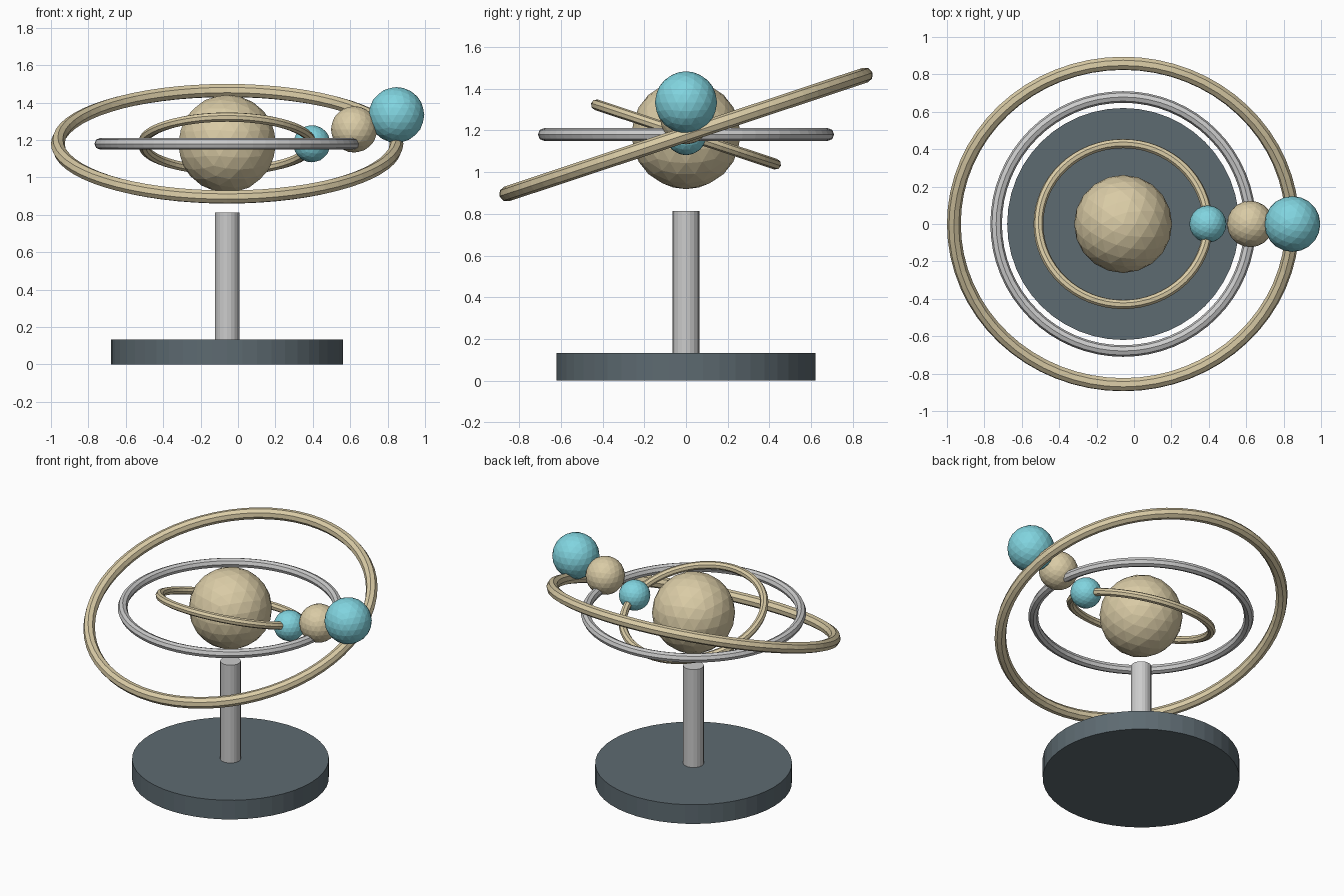
import bpy
import math

if "Cube" in bpy.data.objects:
    bpy.data.objects.remove(bpy.data.objects["Cube"])

CX, CZ = -0.058, 1.18  # shared centre of the sun and the orbit rings


def material(name, rgb):
    m = bpy.data.materials.new(name)
    m.diffuse_color = (*rgb, 1)
    m.use_nodes = True
    m.node_tree.nodes["Principled BSDF"].inputs["Base Color"].default_value = m.diffuse_color
    return m


TAN = material("tan", (0.70, 0.60, 0.38))
CYAN = material("cyan", (0.22, 0.66, 0.74))
SLATE = material("slate", (0.11, 0.145, 0.165))


def finish(name, mat):
    ob = bpy.context.object
    ob.name = name
    if mat:
        ob.data.materials.append(mat)
    return ob


def cylinder(name, radius, z0, z1, sides, mat=None):
    bpy.ops.mesh.primitive_cylinder_add(
        vertices=sides, radius=radius, depth=z1 - z0, location=(CX, 0, (z0 + z1) / 2))
    return finish(name, mat)


def ball(name, radius, x, z, mat):
    bpy.ops.mesh.primitive_ico_sphere_add(subdivisions=3, radius=radius, location=(x, 0, z))
    return finish(name, mat)


def ring(name, major, minor, tilt, mat):
    bpy.ops.mesh.primitive_torus_add(
        major_radius=major, minor_radius=minor, major_segments=64, minor_segments=8,
        location=(CX, 0, CZ), rotation=(tilt, 0, 0))
    return finish(name, mat)


# Stand
cylinder("base", 0.62, 0, 0.133, 48, SLATE)
cylinder("pole", 0.065, 0.133, 0.813, 20)

# Sun
ball("sun", 0.262, CX, CZ, TAN)

# Orbit rings, each with a planet at its +x side that sits a little higher
orbits = [
    ("inner", 0.453, 0.026, -0.32, TAN, 0.099, CYAN),
    ("middle", 0.679, 0.031, 0.0, None, 0.124, TAN),
    ("outer", 0.905, 0.037, 0.32, TAN, 0.149, CYAN),
]
for i, (name, major, minor, tilt, ring_mat, size, planet_mat) in enumerate(orbits):
    ring(name + "_ring", major, minor, tilt, ring_mat)
    ball(name + "_planet", size, CX + major, CZ + 0.077 * i, planet_mat)
